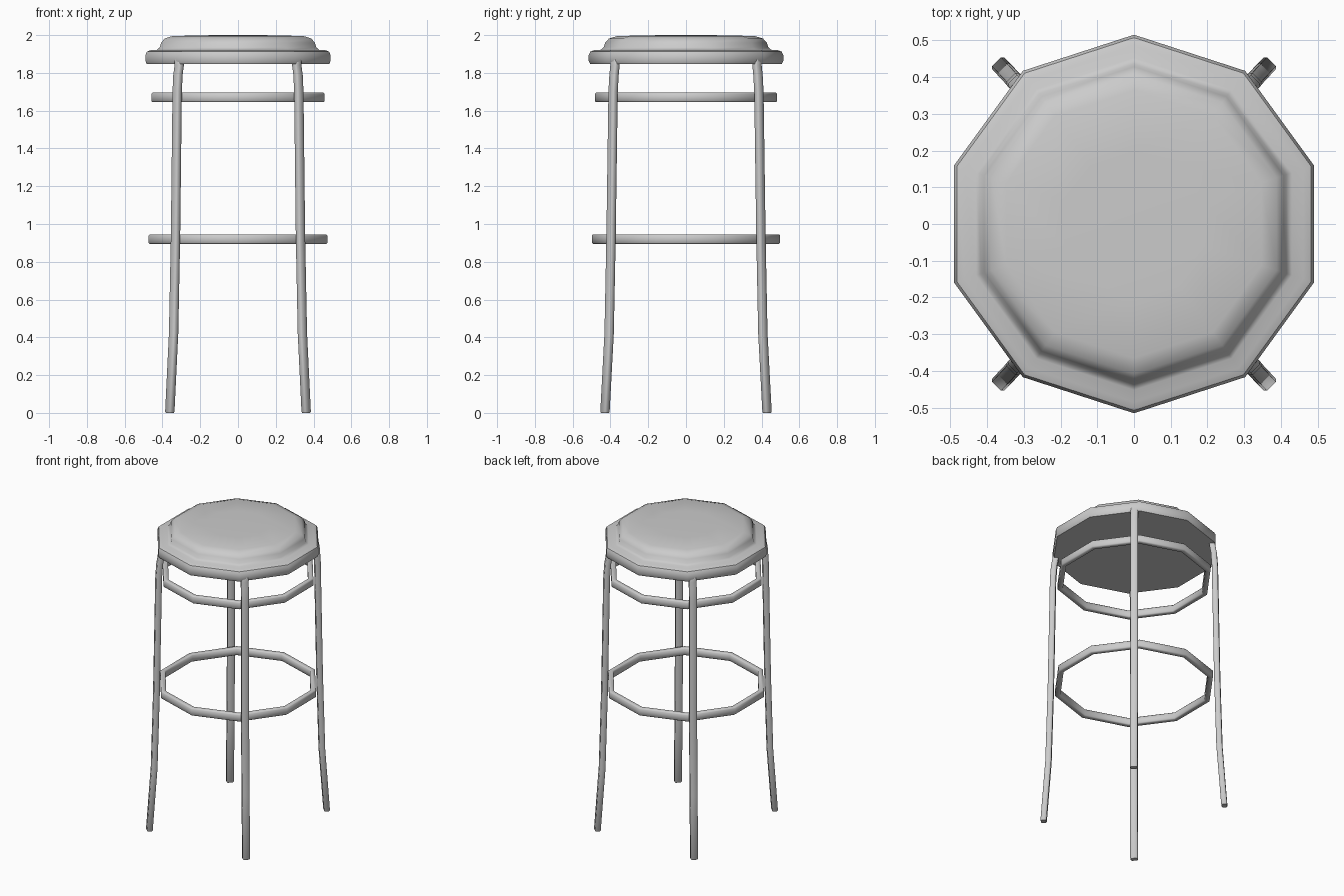
import bpy, bmesh, math

if "Cube" in bpy.data.objects:
    bpy.data.objects.remove(bpy.data.objects["Cube"])

SIDES = 10


def finish(bm, name, angle):
    bmesh.ops.recalc_face_normals(bm, faces=bm.faces)
    mesh = bpy.data.meshes.new(name)
    bm.to_mesh(mesh)
    bm.free()
    obj = bpy.data.objects.new(name, mesh)
    bpy.context.collection.objects.link(obj)
    bpy.ops.object.select_all(action='DESELECT')
    obj.select_set(True)
    bpy.context.view_layer.objects.active = obj
    bpy.ops.object.shade_smooth_by_angle(angle=math.radians(angle))
    return obj


def skin(name, loops, closed, angle):
    """Bridge successive vertex loops, capping the ends unless closed."""
    bm = bmesh.new()
    rows = [[bm.verts.new(p) for p in loop] for loop in loops]
    n = len(rows[0])
    pairs = list(zip(rows, rows[1:]))
    if closed:
        pairs.append((rows[-1], rows[0]))
    else:
        bm.faces.new(rows[0])
        bm.faces.new(rows[-1])
    for a, b in pairs:
        for i in range(n):
            j = (i + 1) % n
            bm.faces.new((a[i], a[j], b[j], b[i]))
    return finish(bm, name, angle)


def decagon(r, z):
    angles = [math.pi / 2 + math.tau * i / SIDES for i in range(SIDES)]
    return [(r * math.cos(a), r * math.sin(a), z) for a in angles]


# Padded seat: rolled rim, step and low dome
seat_profile = [(0.507, 1.846), (0.515, 1.862), (0.515, 1.895), (0.507, 1.912),
                (0.485, 1.921), (0.452, 1.922), (0.436, 1.935), (0.428, 1.96),
                (0.408, 1.982), (0.365, 1.995), (0.2, 1.999), (0.06, 2.0)]
skin("seat", [decagon(r, z) for r, z in seat_profile], False, 42)

# Brace ring under the seat and foot ring
for name, r, z in (("upper_ring", 0.482, 1.67), ("foot_ring", 0.498, 0.92)):
    t, h, c = 0.034, 0.025, 0.006
    section = [(r - c, z - h), (r, z - h + c), (r, z + h - c), (r - c, z + h),
               (r - t + c, z + h), (r - t, z + h - c),
               (r - t, z - h + c), (r - t + c, z - h)]
    skin(name, [decagon(a, b) for a, b in section], True, 50)

# Splayed legs: chamfered bar along a bent path, turned 45 degrees
leg_path = [(0.361, 0.429, 0.006), (0.341, 0.407, 0.42), (0.331, 0.397, 0.92),
            (0.322, 0.386, 1.70), (0.318, 0.381, 1.79),
            (0.311, 0.376, 1.84), (0.310, 0.374, 1.87)]
W, D, C = 0.023, 0.018, 0.006
bar = [(W, D - C), (W - C, D), (C - W, D), (-W, D - C),
       (-W, C - D), (C - W, -D), (W - C, -D), (W, C - D)]
S = math.sqrt(0.5)


def leg_loop(x, y, z, k, sx, sy):
    return [(sx * (x + k * S * (u + v)), sy * (y + k * S * (v - u)), z)
            for u, v in bar]


for side, sx in (("left", -1), ("right", 1)):
    for end, sy in (("front", -1), ("back", 1)):
        loops = [leg_loop(0.361, 0.429, 0, 0.85, sx, sy)]
        loops += [leg_loop(*p, 1, sx, sy) for p in leg_path]
        loops.append(leg_loop(0.310, 0.374, 1.883, 0.7, sx, sy))
        skin(f"{end}_{side}_leg", loops, False, 50)
